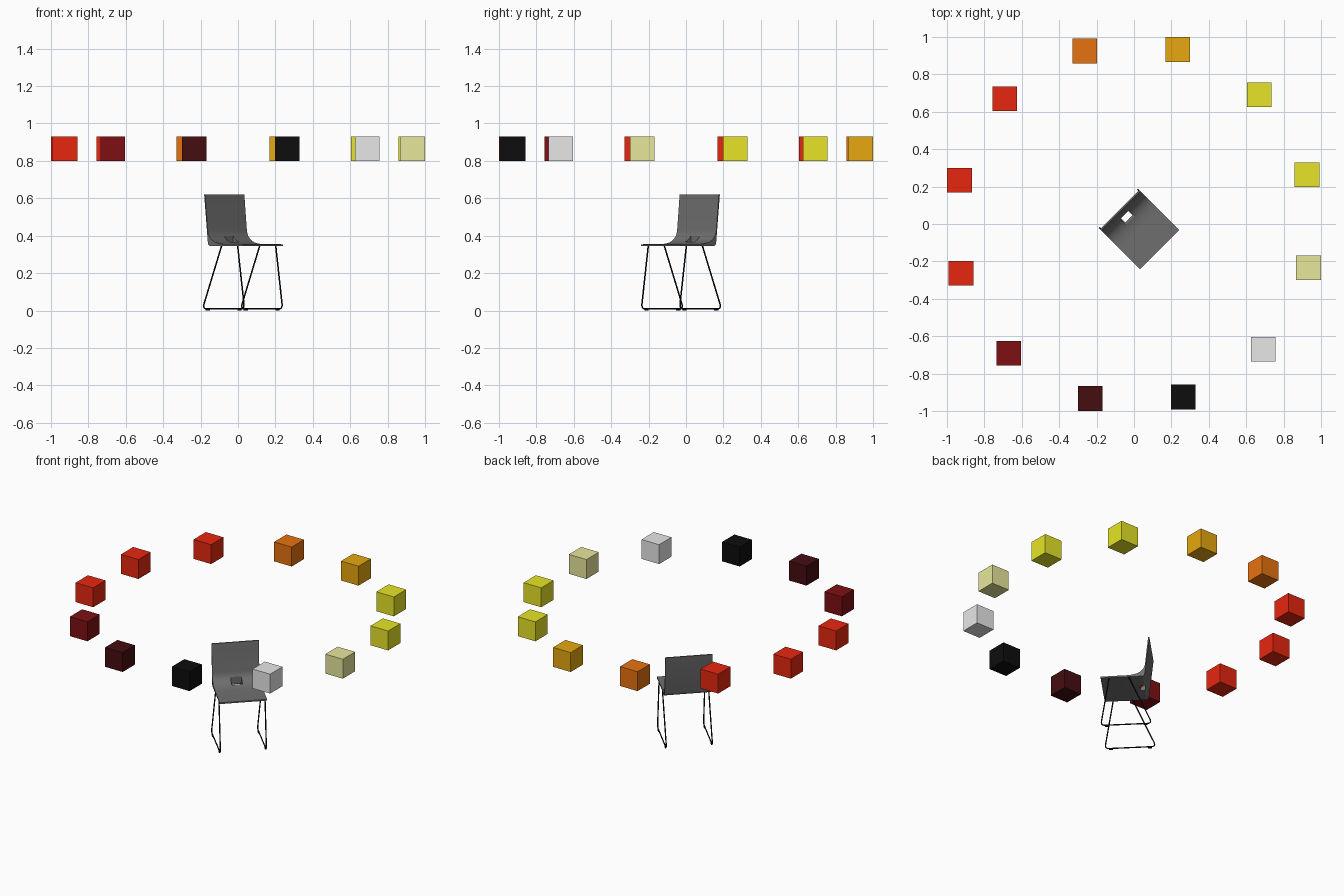
import bpy, bmesh, math
from mathutils import Matrix, Vector

cube = bpy.data.objects.get("Cube")
if cube:
    bpy.data.objects.remove(cube, do_unlink=True)


def material(name, rgb):
    m = bpy.data.materials.new(name)
    m.use_nodes = True
    m.diffuse_color = (*rgb, 1)
    m.node_tree.nodes["Principled BSDF"].inputs["Base Color"].default_value = (*rgb, 1)
    return m


black = material("black", (0.004, 0.004, 0.004))
white = material("white", (0.8, 0.8, 0.8))
cream = material("cream", (0.8, 0.8, 0.33))
yellow = material("yellow", (0.8, 0.78, 0.02))
amber = material("amber", (0.8, 0.39, 0.005))
orange = material("orange", (0.8, 0.17, 0.005))
red = material("red", (0.8, 0.02, 0.005))
dark_red = material("dark red", (0.21, 0.005, 0.006))
maroon = material("maroon", (0.06, 0.004, 0.005))
charcoal = material("charcoal", (0.16, 0.16, 0.16))

# Chair frame: local x runs to the seat front, local y across the seat
TURN = Matrix.Rotation(math.radians(-45), 4, "Z")


def mesh_object(name, bm, mat=None, matrix=Matrix()):
    mesh = bpy.data.meshes.new(name)
    bmesh.ops.recalc_face_normals(bm, faces=bm.faces)
    bm.to_mesh(mesh)
    bm.free()
    ob = bpy.data.objects.new(name, mesh)
    bpy.context.collection.objects.link(ob)
    ob.matrix_world = matrix
    if mat:
        mesh.materials.append(mat)
    return ob


def box(name, center, size, mat=None, matrix=Matrix()):
    bm = bmesh.new()
    bmesh.ops.create_cube(bm, size=1, matrix=Matrix.Translation(center) @ Matrix.Diagonal((*size, 1)))
    return mesh_object(name, bm, mat, matrix)


def bend(a, corner, b, steps):
    a, corner, b = Vector(a), Vector(corner), Vector(b)
    ts = [i / steps for i in range(steps + 1)]
    return [a * (1 - t) ** 2 + corner * 2 * t * (1 - t) + b * t * t for t in ts]


# Ring of floating cubes
ring = [black, white, cream, yellow, yellow, amber, orange, red, red, red, dark_red, maroon]
for i, mat in enumerate(ring):
    a = math.radians(30 * i - 74.1)
    box(f"ring_cube_{i + 1}", (0.962 * math.cos(a), 0.962 * math.sin(a), 0.865), (0.132,) * 3, mat)

# Seat shell: one side profile extruded across the width
profile = [(0.194, 0.345), (0.194, 0.354)]
profile += bend((0.035, 0.356), (-0.07, 0.357), (-0.081, 0.43), 12)
profile += [(-0.1, 0.62), (-0.108, 0.62)]
profile += bend((-0.08, 0.363), (-0.077, 0.345), (-0.06, 0.345), 4)
HALF = 0.148
bm = bmesh.new()
face = bm.faces.new([bm.verts.new((p[0], -HALF, p[1])) for p in profile])
new = bmesh.ops.extrude_face_region(bm, geom=[face])["geom"]
bmesh.ops.translate(bm, vec=(0, 2 * HALF, 0), verts=[v for v in new if isinstance(v, bmesh.types.BMVert)])
seat = mesh_object("seat_shell", bm, charcoal, TURN)

# Opening where the seat meets the back
cutters = [box("opening_cutter", (-0.054, 0, 0.36), (0.032, 0.056, 0.2), None, TURN),
           box("recess_cutter", (-0.048, 0, 0.396), (0.044, 0.068, 0.076), None, TURN)]
for c in cutters:
    c.hide_render = True
    c.hide_set(True)
    cut = seat.modifiers.new(c.name, "BOOLEAN")
    cut.operation = "DIFFERENCE"
    cut.solver = "EXACT"
    cut.object = c
bpy.context.view_layer.objects.active = seat
seat.select_set(True)
bpy.ops.object.shade_smooth_by_angle(angle=math.radians(30))
seat.select_set(False)

# Wire sled legs, one loop per side, with small floor glides
for side, y in (("right", -0.144), ("left", 0.144)):
    path = [Vector((0.021, 0.348))]
    path += bend((-0.113, 0.035), (-0.122, 0.009), (-0.095, 0.009), 5)
    path += bend((0.165, 0.009), (0.193, 0.009), (0.189, 0.035), 5)
    path += [Vector((0.141, 0.348))]
    curve = bpy.data.curves.new(f"{side}_sled_leg", "CURVE")
    curve.dimensions = "3D"
    curve.bevel_depth = 0.004
    curve.bevel_resolution = 2
    curve.use_fill_caps = True
    spline = curve.splines.new("POLY")
    spline.points.add(len(path) - 1)
    for point, p in zip(spline.points, path):
        point.co = (p.x, y, p.y, 1)
    curve.materials.append(black)
    leg = bpy.data.objects.new(f"{side}_sled_leg", curve)
    bpy.context.collection.objects.link(leg)
    leg.matrix_world = TURN
    for end, x in (("back", -0.085), ("front", 0.155)):
        box(f"{side}_{end}_glide", (x, y, 0.005), (0.024, 0.009, 0.01), black, TURN)
